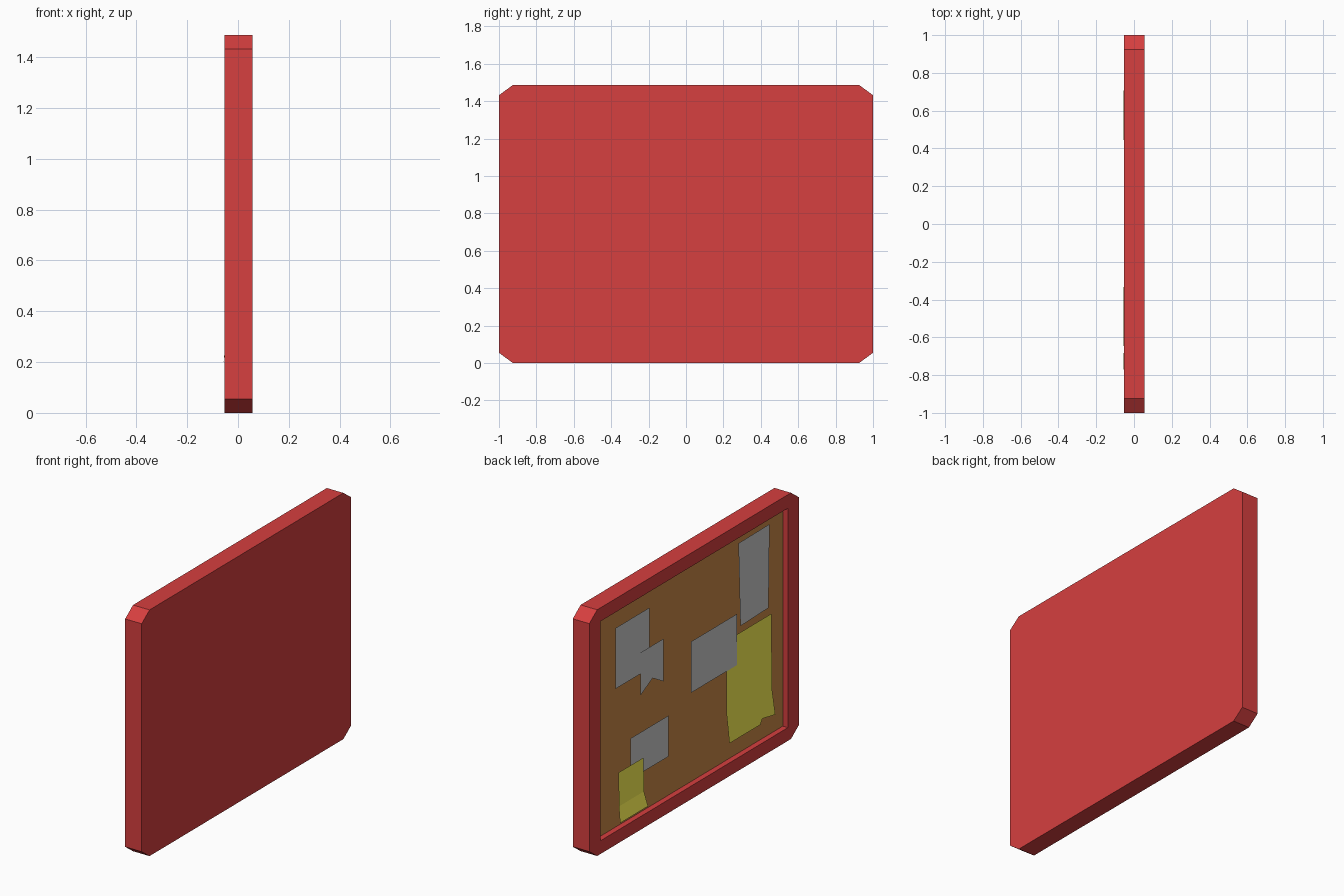
import bpy, bmesh

if "Cube" in bpy.data.objects:
    bpy.data.objects.remove(bpy.data.objects["Cube"])

def material(name, rgb):
    m = bpy.data.materials.new(name)
    m.diffuse_color = (*rgb, 1)
    m.use_nodes = True
    m.node_tree.nodes["Principled BSDF"].inputs["Base Color"].default_value = m.diffuse_color
    return m

RED = material("red_paint", (0.67, 0.05, 0.05))
CORK = material("cork", (0.6, 0.25, 0.065))
YELLOW = material("yellow_paper", (0.98, 0.9, 0.09))

def make(name, bm, mat=None):
    me = bpy.data.meshes.new(name)
    bm.to_mesh(me)
    bm.free()
    ob = bpy.data.objects.new(name, me)
    bpy.context.collection.objects.link(ob)
    if mat:
        me.materials.append(mat)
    return ob

def slab(name, yz, x0, x1, mat=None):
    """Extrude a (y, z) outline from x0 to x1."""
    bm = bmesh.new()
    face = bm.faces.new([bm.verts.new((x0, y, z)) for y, z in yz])
    ext = bmesh.ops.extrude_face_region(bm, geom=[face])
    verts = [v for v in ext["geom"] if isinstance(v, bmesh.types.BMVert)]
    bmesh.ops.translate(bm, verts=verts, vec=(x1 - x0, 0, 0))
    bmesh.ops.recalc_face_normals(bm, faces=bm.faces)
    return make(name, bm, mat)

def rect(y0, y1, z0, z1):
    return [(y0, z0), (y1, z0), (y1, z1), (y0, z1)]

def sheet(name, rows, mat=None):
    """Thin paper; each row is a face given as (x, y, z) points."""
    bm = bmesh.new()
    for pts in rows:
        bm.faces.new([bm.verts.new(p) for p in pts])
    bmesh.ops.remove_doubles(bm, verts=bm.verts, dist=1e-5)
    bm.normal_update()
    for f in bm.faces:
        if f.normal.x > 0:
            f.normal_flip()
    return make(name, bm, mat)

def flat_sheet(name, yz, x):
    return sheet(name, [[(x, y, z) for y, z in yz]])

# Board body with clipped corners and a recess in the -x side
BACK, FRONT, H, CY, CZ = -0.054, 0.0565, 1.487, 0.075, 0.055
outline = [(-1 + CY, 0), (1 - CY, 0), (1, CZ), (1, H - CZ),
           (1 - CY, H), (-1 + CY, H), (-1, H - CZ), (-1, CZ)]
frame = slab("board_frame", outline, BACK, FRONT, RED)
opening = rect(-0.895, 0.895, 0.08, 1.405)
cutter = slab("recess_cutter", opening, -0.1, -0.015)
cutter.hide_render = True
mod = frame.modifiers.new("recess", 'BOOLEAN')
mod.operation, mod.solver, mod.object = 'DIFFERENCE', 'EXACT', cutter
bpy.context.view_layer.objects.active = frame
bpy.ops.object.modifier_apply(modifier=mod.name)
bpy.data.objects.remove(cutter)

# Cork panel
slab("cork_panel", opening, -0.02, -0.015, CORK)

# Flat grey papers
LOW, HIGH, BEND, CURL = -0.029, -0.034, -0.036, -0.0565
flat_sheet("large_note", rect(0.391, 0.716, 0.922, 1.289), LOW)
flat_sheet("torn_note", [(0.262, 0.796), (0.367, 0.856), (0.482, 0.796),
                         (0.482, 1.054), (0.262, 1.054)], HIGH)
flat_sheet("middle_note", rect(-0.437, 0.003, 0.627, 0.936), HIGH)
flat_sheet("tall_note", [(-0.746, 0.854), (-0.478, 0.846),
                         (-0.459, 1.353), (-0.756, 1.356)], LOW)
flat_sheet("lower_note", rect(0.209, 0.572, 0.321, 0.568), LOW)

# Yellow papers whose bottoms curl outward
sheet("small_yellow_note", [
    [(HIGH, 0.692, 0.409), (HIGH, 0.453, 0.409), (BEND, 0.453, 0.205), (BEND, 0.692, 0.205)],
    [(BEND, 0.692, 0.205), (BEND, 0.453, 0.205), (CURL, 0.443, 0.117), (CURL, 0.71, 0.117)],
], YELLOW)
sheet("large_yellow_note", [
    [(LOW, -0.345, 0.808), (LOW, -0.776, 0.808), (BEND, -0.768, 0.362), (BEND, -0.337, 0.362)],
    [(BEND, -0.337, 0.362), (BEND, -0.768, 0.362), (CURL, -0.772, 0.207),
     (CURL + 0.003, -0.652, 0.227), (CURL, -0.63, 0.20), (CURL, -0.334, 0.20)],
], YELLOW)
